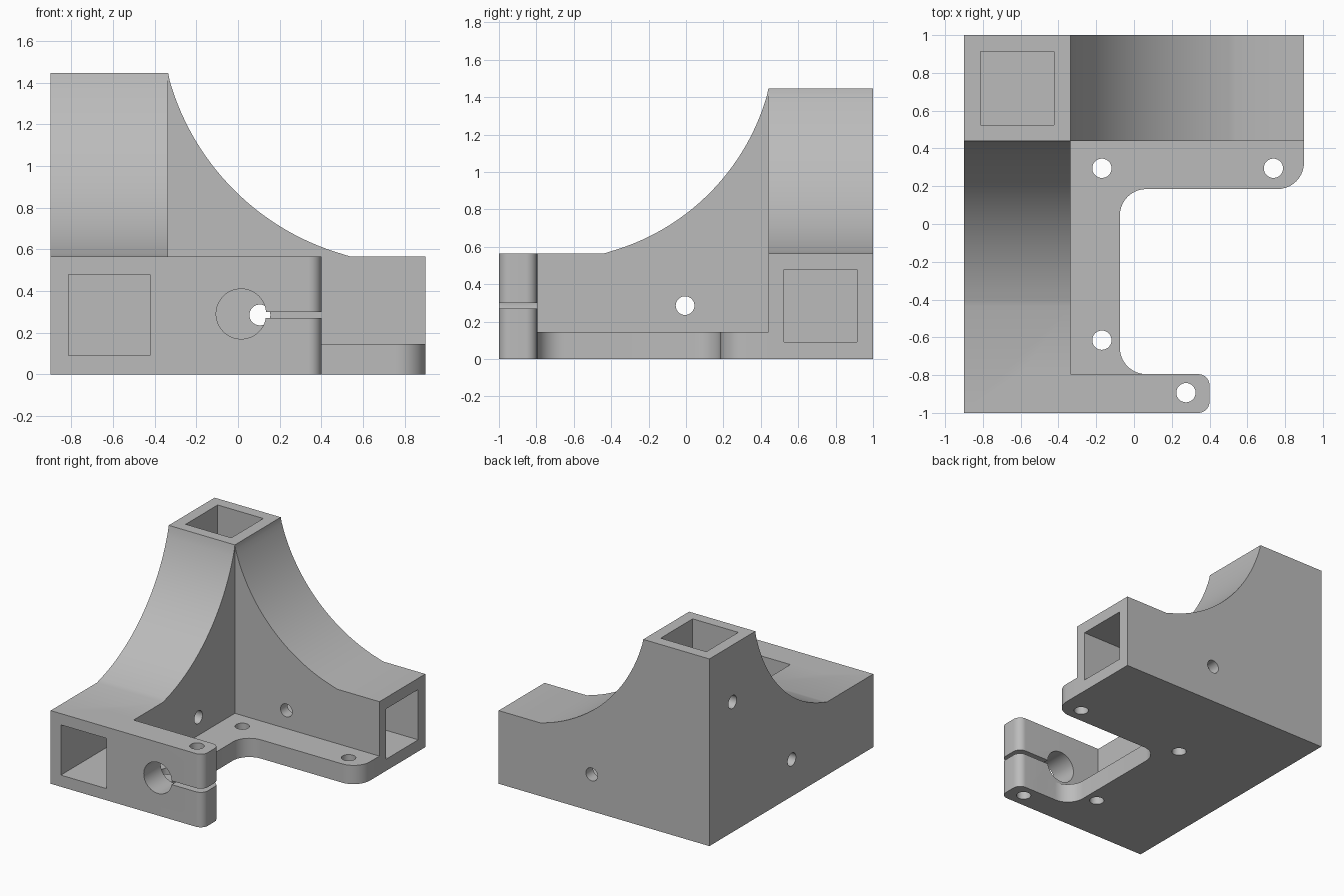
import bpy
import bmesh
from math import atan2, cos, sin, pi, radians
from mathutils import Matrix, Vector

default = bpy.data.objects.get("Cube")
if default:
    bpy.data.objects.remove(default, do_unlink=True)

# Main dimensions
LEFT, RIGHT, FRONT, BACK = -0.9, 0.9, -1.0, 1.0
INNER_X, INNER_Y = -0.335, 0.44
ARM_H, TOWER_H, PLATE_H = 0.565, 1.445, 0.145
BOLT_R, BOLT_Z = 0.05, 0.285
ARC_RADIUS, ARC_X, ARC_Z = 1.215, 0.84, 1.744

grey = bpy.data.materials.new("light grey")
grey.use_nodes = True
colour = (0.5, 0.5, 0.5, 1)
grey.diffuse_color = colour
grey.node_tree.nodes["Principled BSDF"].inputs["Base Color"].default_value = colour


def prism(name, outline, depth, matrix=None):
    """Extrude a closed 2D outline along local z."""
    bm = bmesh.new()
    face = bm.faces.new([bm.verts.new((u, v, 0)) for u, v in outline])
    moved = bmesh.ops.extrude_face_region(bm, geom=[face])["geom"]
    verts = [g for g in moved if isinstance(g, bmesh.types.BMVert)]
    bmesh.ops.translate(bm, vec=(0, 0, depth), verts=verts)
    if matrix:
        bmesh.ops.transform(bm, matrix=matrix, verts=bm.verts)
    bmesh.ops.recalc_face_normals(bm, faces=bm.faces)
    mesh = bpy.data.meshes.new(name)
    bm.to_mesh(mesh)
    bm.free()
    mesh.materials.append(grey)
    obj = bpy.data.objects.new(name, mesh)
    bpy.context.collection.objects.link(obj)
    return obj


def box(name, low, high):
    (x0, y0, z0), (x1, y1, z1) = low, high
    outline = [(x0, y0), (x1, y0), (x1, y1), (x0, y1)]
    return prism(name, outline, z1 - z0, Matrix.Translation((0, 0, z0)))


def bore(name, start, end, radius):
    """Round cutter between two points."""
    start, axis = Vector(start), Vector(end) - Vector(start)
    outline = [(radius * cos(i * pi / 24), radius * sin(i * pi / 24)) for i in range(48)]
    turn = axis.to_track_quat("Z", "Y").to_matrix().to_4x4()
    return prism(name, outline, axis.length, Matrix.Translation(start) @ turn)


def rounded(corners, steps=10):
    """Round right-angled corners given as (x, y, radius)."""
    points = []
    for i, (x, y, r) in enumerate(corners):
        p = Vector((x, y))
        if r == 0:
            points.append((x, y))
            continue
        a = (Vector(corners[i - 1][:2]) - p).normalized() * r
        b = (Vector(corners[(i + 1) % len(corners)][:2]) - p).normalized() * r
        for k in range(steps + 1):
            t = k / steps * pi / 2
            points.append(tuple(p + a * (1 - sin(t)) + b * (1 - cos(t))))
    return points


def combine(target, other, operation):
    mod = target.modifiers.new(operation.lower(), "BOOLEAN")
    mod.operation, mod.solver, mod.object = operation, "EXACT", other
    bpy.context.view_layer.objects.active = target
    bpy.ops.object.modifier_apply(modifier=mod.name)
    bpy.data.objects.remove(other, do_unlink=True)


def arm_profile(start, tower, foot, end):
    """Side outline: tower, concave sweep, then a flat-topped foot."""
    a0 = atan2(TOWER_H - ARC_Z, INNER_X - ARC_X)
    a1 = atan2(ARM_H - ARC_Z, 0.54 - ARC_X)
    sweep = []
    for k in range(1, 32):
        a = a0 + (a1 - a0) * k / 32
        offset = ARC_X + ARC_RADIUS * cos(a) - INNER_X
        u = tower + offset * (1 if end > start else -1)
        sweep.append((u, ARC_Z + ARC_RADIUS * sin(a)))
    return ([(start, 0), (start, TOWER_H), (tower, TOWER_H)] + sweep
            + [(foot, ARM_H), (end, ARM_H), (end, 0)])


# Two swept arms meeting in the corner tower
x_axes = Matrix(((1, 0, 0, 0), (0, 0, 1, INNER_Y), (0, 1, 0, 0), (0, 0, 0, 1)))
y_axes = Matrix(((0, 0, 1, LEFT), (1, 0, 0, 0), (0, 1, 0, 0), (0, 0, 0, 1)))
bracket = prism("corner_bracket", arm_profile(LEFT, INNER_X, 0.54, RIGHT),
                BACK - INNER_Y, x_axes)
side_arm = prism("side_arm", arm_profile(BACK, INNER_Y, -0.435, FRONT),
                 INNER_X - LEFT, y_axes)
combine(bracket, side_arm, "UNION")

# Mounting plate with filleted inner and outer corners
plate = prism("mounting_plate", rounded([
    (-0.6, -0.9, 0), (0.2, -0.9, 0), (0.2, -0.795, 0), (-0.075, -0.795, 0.14),
    (-0.075, 0.185, 0.14), (RIGHT, 0.185, 0.14), (RIGHT, 0.7, 0), (-0.6, 0.7, 0)]), PLATE_H)
combine(bracket, plate, "UNION")

# Clamp block at the front
clamp = prism("clamp_block", rounded([
    (-0.6, FRONT, 0), (0.4, FRONT, 0.06), (0.4, -0.795, 0.06), (-0.6, -0.795, 0)]), ARM_H)
combine(bracket, clamp, "UNION")

# Square tube sockets
cutters = [
    box("front_socket", (-0.813, -1.1, 0.09), (-0.423, INNER_Y, 0.478)),
    box("side_socket", (INNER_X, 0.523, 0.09), (1.0, 0.913, 0.478)),
    box("top_socket", (-0.813, 0.523, ARM_H), (-0.423, 0.913, 1.6)),
    # Clamp bore and slit
    bore("clamp_bore", (0.015, -1.1, 0.29), (0.015, -0.7, 0.29), 0.12),
    box("clamp_slit", (0.05, -1.1, 0.27), (0.5, -0.7, 0.299)),
    # Cross bolts through the socket walls
    bore("back_bolt", (0.105, 0.3, BOLT_Z), (0.105, 1.1, BOLT_Z), BOLT_R),
    bore("side_bolt", (-1.0, -0.005, BOLT_Z), (-0.2, -0.005, BOLT_Z), BOLT_R),
    bore("tower_bolt", (-1.0, 0.718, 1.005), (-0.7, 0.718, 1.005), BOLT_R),
]
# Vertical screw holes
for x, y in [(-0.17, 0.295), (0.738, 0.295), (-0.17, -0.615), (0.275, -0.893)]:
    cutters.append(bore("screw_hole", (x, y, -0.1), (x, y, 0.7), 0.051))
for cutter in cutters:
    combine(bracket, cutter, "DIFFERENCE")

bpy.ops.object.select_all(action="DESELECT")
bracket.select_set(True)
bpy.context.view_layer.objects.active = bracket
bpy.ops.object.shade_smooth_by_angle(angle=radians(25))
